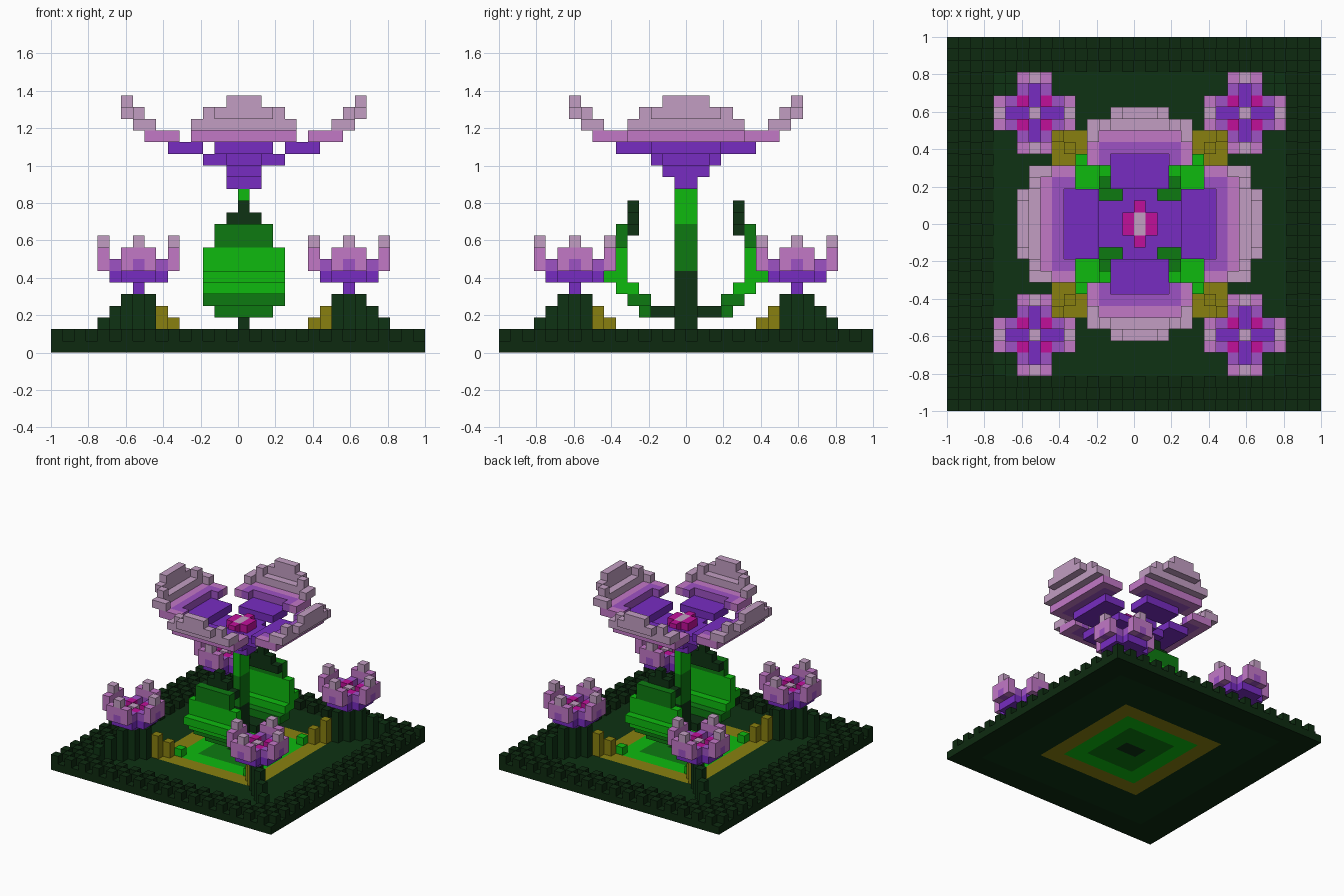
import bpy
import bmesh
from mathutils import Vector

cube = bpy.data.objects.get("Cube")
if cube:
    bpy.data.objects.remove(cube)

V = 1 / 16  # size of one block

# Flat colours, written as display values and converted to linear
COLOURS = {
    "border_green": (13, 42, 16),
    "dark_green": (14, 50, 19),
    "leaf_green": (13, 122, 17),
    "bright_green": (14, 186, 15),
    "olive": (136, 128, 16),
    "violet": (119, 44, 193),
    "orchid": (158, 82, 196),
    "pink": (194, 120, 198),
    "pale_pink": (194, 158, 194),
    "magenta": (192, 16, 154),
}
NAMES = list(COLOURS)


def linear(c):
    c /= 255
    return c / 12.92 if c <= 0.04045 else ((c + 0.055) / 1.055) ** 2.4


MATS = []
for name, rgb in COLOURS.items():
    mat = bpy.data.materials.new(name)
    mat.use_nodes = True
    col = (*[linear(c) for c in rgb], 1)
    mat.diffuse_color = col
    bsdf = mat.node_tree.nodes["Principled BSDF"]
    bsdf.inputs["Base Color"].default_value = col
    bsdf.inputs["Roughness"].default_value = 0.9
    MATS.append(mat)

SIDES = [Vector(d) for d in ((1, 0, 0), (-1, 0, 0), (0, 1, 0),
                             (0, -1, 0), (0, 0, 1), (0, 0, -1))]


def build(name, cells):
    """Turn a dict of block cell -> colour into a mesh of its outer faces."""
    bm = bmesh.new()
    for cell, colour in cells.items():
        mid = Vector(cell) + Vector((0.5, 0.5, 0.5))
        for n in SIDES:
            if tuple(int(c + d) for c, d in zip(cell, n)) in cells:
                continue
            u = Vector((n.y, n.z, n.x)) / 2
            w = n.cross(u)
            ring = [mid + n / 2 + s * u + t * w
                    for s, t in ((1, 1), (-1, 1), (-1, -1), (1, -1))]
            face = bm.faces.new([bm.verts.new(p * V) for p in ring])
            face.material_index = NAMES.index(colour)
    bmesh.ops.remove_doubles(bm, verts=bm.verts, dist=V / 100)
    bmesh.ops.recalc_face_normals(bm, faces=bm.faces)
    mesh = bpy.data.meshes.new(name)
    bm.to_mesh(mesh)
    bm.free()
    for mat in MATS:
        mesh.materials.append(mat)
    obj = bpy.data.objects.new(name, mesh)
    bpy.context.collection.objects.link(obj)


def put(cells, a, b, layers, colour, sx=(1, -1), sy=(1, -1)):
    """Add a column of blocks, mirrored across both axes."""
    for k in layers:
        for x in sx:
            for y in sy:
                cells[(x * a, b if y > 0 else -1 - b, k)] = colour


# Ground: nested coloured squares inside a chequered raised border
ground = {}
SQUARES = ((1, 0, "dark_green"), (3, 3, "leaf_green"), (5, 5, "bright_green"),
           (7, 7, "olive"), (12, 12, "dark_green"), (16, 16, "border_green"))
for i in range(-16, 16):
    for j in range(-16, 16):
        a, b = abs(i), j if j >= 0 else -1 - j
        colour = next(c for p, q, c in SQUARES if a <= p and b <= q)
        ground[(i, j, 0)] = colour
        if colour == "border_green" and (i + j) % 2 == 0:
            ground[(i, j, 1)] = colour
build("ground", ground)

CORNERS = {"front_left": (1, -1), "front_right": (-1, -1),
           "back_left": (1, 1), "back_right": (-1, 1)}
for corner, (x, y) in CORNERS.items():
    side = dict(sx=(x,), sy=(y,))

    # Diagonal stair under each small flower
    stair = {}
    for n in range(5, 13):
        top = 5 - max(0, abs(n - 9) - 1) + (n > 12)
        colour = ("bright_green" if n == 5 else
                  "olive" if n < 8 else "dark_green")
        put(stair, n, n, range(1, top), colour, **side)
    build(corner + "_stair", stair)

    # Small flower: cup, four upright petals, stamens
    flower = {}
    c = 9
    put(flower, c, c, (5,), "violet", **side)
    for p in (-1, 0, 1):
        for q in (-1, 0, 1):
            put(flower, c + p, c + q, (6,), "violet", **side)
            if p and q:
                put(flower, c + p, c + q, (7,), "magenta", **side)
    put(flower, c, c, (7,), "pale_pink", **side)
    for dx, dy in ((1, 0), (-1, 0), (0, 1), (0, -1)):
        for w in (-1, 0, 1):
            def petal(d, layer, colour):
                put(flower, c + d * dx + w * dy, c + d * dy + w * dx,
                    (layer,), colour, **side)
            petal(2, 6, "violet")
            if w:
                petal(2, 7, "orchid")
            petal(3, 7, "pink" if w else "orchid")
            petal(3, 8, "pink")
            if not w:
                petal(3, 9, "pale_pink")
    build(corner + "_small_flower", flower)

# Central stem
stem = {}
put(stem, 0, 0, range(1, 7), "dark_green")
put(stem, 0, 0, range(7, 11), "leaf_green")
put(stem, 0, 0, range(11, 14), "bright_green")
build("stem", stem)

# Two cupped leaves: layer, distance range, half width, colour
LEAF = ((3, 1, 2, 1, "dark_green"), (3, 3, 3, 2, "leaf_green"),
        (4, 3, 4, 3, "leaf_green"), (5, 4, 5, 3, "bright_green"),
        (6, 5, 6, 3, "bright_green"), (7, 5, 5, 3, "bright_green"),
        (8, 5, 5, 3, "bright_green"), (9, 5, 5, 2, "leaf_green"),
        (10, 5, 5, 2, "leaf_green"), (10, 4, 4, 2, "dark_green"),
        (11, 4, 4, 1, "dark_green"), (12, 4, 4, 0, "dark_green"))
for name, y in (("front_leaf", -1), ("back_leaf", 1)):
    leaf = {}
    for layer, near, far, half, colour in LEAF:
        for b in range(near, far + 1):
            for a in range(half + 1):
                put(leaf, a, b, (layer,), colour, sy=(y,))
    build(name, leaf)

# Heart of the large flower
heart = {}
for a in range(4):
    for b in range(3):
        if a <= 1 and b == 0:
            put(heart, a, b, (14,), "violet")
        if a <= 1 and b <= 1:
            put(heart, a, b, (15,), "violet")
        if a <= 1 or b <= 1:
            put(heart, a, b, (16,), "violet")
        if (a == 0 and b <= 1) or (a == 1 and b == 0):
            put(heart, a, b, (17,), "magenta")
put(heart, 0, 0, (17,), "pale_pink")
build("flower_heart", heart)

# Large petals: layer, distance range, half width range, colour
PETAL = ((17, 3, 5, 0, 2, "violet"), (18, 5, 6, 3, 3, "orchid"),
         (18, 6, 6, 0, 3, "orchid"), (18, 5, 6, 4, 4, "pink"),
         (18, 7, 7, 0, 4, "pink"), (19, 7, 7, 4, 4, "pale_pink"),
         (19, 8, 8, 0, 4, "pale_pink"), (20, 8, 8, 3, 3, "pale_pink"),
         (20, 9, 9, 0, 2, "pale_pink"), (21, 9, 9, 0, 1, "pale_pink"))
for name, along_x, s in (("left_petal", True, 1), ("right_petal", True, -1),
                         ("front_petal", False, -1), ("back_petal", False, 1)):
    petal_cells = {}
    for layer, near, far, inner, outer, colour in PETAL:
        for d in range(near, far + 1):
            for w in range(inner, outer + 1):
                if along_x:
                    put(petal_cells, d + 1, w, (layer,), colour, sx=(s,))
                else:
                    put(petal_cells, w, d, (layer,), colour, sy=(s,))
    build(name, petal_cells)
